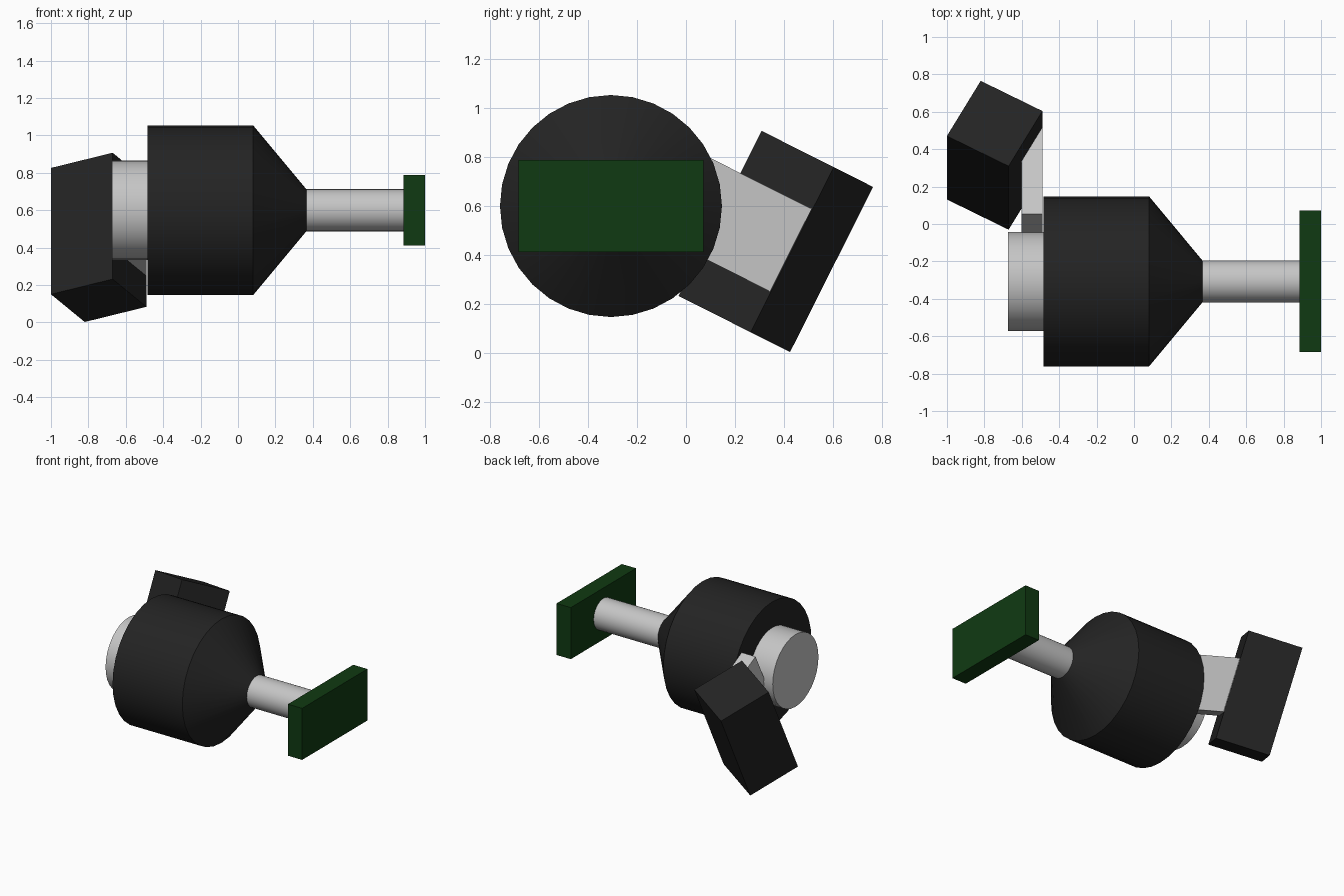
import bpy, bmesh, math
from mathutils import Vector, Matrix

cube = bpy.data.objects.get("Cube")
if cube:
    bpy.data.objects.remove(cube, do_unlink=True)

AXIS_Y, AXIS_Z = -0.307, 0.6   # main shaft line, parallel to x
TILT = math.radians(-26.7)     # lean of the arm and block about x
TWIST = math.radians(-28.7)    # turn of the block about its own long axis


def material(name, rgb):
    m = bpy.data.materials.new(name)
    m.use_nodes = True
    m.diffuse_color = (*rgb, 1)
    bsdf = next(n for n in m.node_tree.nodes if n.type == 'BSDF_PRINCIPLED')
    bsdf.inputs["Base Color"].default_value = (*rgb, 1)
    return m


black = material("black", (0.017, 0.017, 0.017))
grey = material("light grey", (0.56, 0.56, 0.56))
green = material("dark green", (0.005, 0.042, 0.006))


def finish(bm, name, mat):
    bmesh.ops.recalc_face_normals(bm, faces=bm.faces[:])
    mesh = bpy.data.meshes.new(name)
    bm.to_mesh(mesh)
    bm.free()
    mesh.materials.append(mat)
    ob = bpy.data.objects.new(name, mesh)
    bpy.context.collection.objects.link(ob)
    return ob


def turned(name, profile, mat, sides=32):
    """Closed round part along the shaft from (x, radius) stations."""
    bm = bmesh.new()
    rings = []
    for x, r in profile:
        angles = [2 * math.pi * i / sides for i in range(sides)]
        rings.append([bm.verts.new((x, AXIS_Y + r * math.sin(a), AXIS_Z + r * math.cos(a)))
                      for a in angles])
    for r0, r1 in zip(rings, rings[1:]):
        for i in range(sides):
            j = (i + 1) % sides
            bm.faces.new((r0[i], r0[j], r1[j], r1[i]))
    bm.faces.new(rings[0])
    bm.faces.new(rings[-1])
    ob = finish(bm, name, mat)
    bpy.ops.object.select_all(action='DESELECT')
    ob.select_set(True)
    bpy.context.view_layer.objects.active = ob
    bpy.ops.object.shade_smooth_by_angle(angle=math.radians(30))
    return ob


def box(name, size, center, mat, rotation=Matrix()):
    bm = bmesh.new()
    bmesh.ops.create_cube(bm, size=1)
    bmesh.ops.scale(bm, vec=size, verts=bm.verts)
    bmesh.ops.transform(bm, matrix=Matrix.Translation(center) @ rotation, verts=bm.verts)
    return finish(bm, name, mat)


# Round parts along the shaft
turned("main_body", [(-0.485, 0.454), (0.081, 0.454), (0.365, 0.113)], black)
turned("end_disc", [(-0.674, 0.265), (-0.48, 0.265)], grey)
turned("shaft", [(0.36, 0.113), (0.89, 0.113)], grey)

# Flat plate at the end of the shaft
box("end_plate", (0.115, 0.756, 0.378), (0.9425, AXIS_Y, AXIS_Z), green)

# Tilted arm reaching from the body into the block
tilt = Matrix.Rotation(TILT, 4, 'X')
along = tilt @ Vector((0, 1, 0))
arm_len = 0.515
arm_end = Vector((-0.545, 0.4275, 0.42))
box("arm", (0.112, arm_len, 0.378), arm_end - along * arm_len / 2, grey, tilt)

# Twisted block at the end of the arm
box("block", (0.376, 0.376, 0.756), (-0.745, 0.3675, 0.455), black,
    tilt @ Matrix.Rotation(TWIST, 4, 'Z'))
